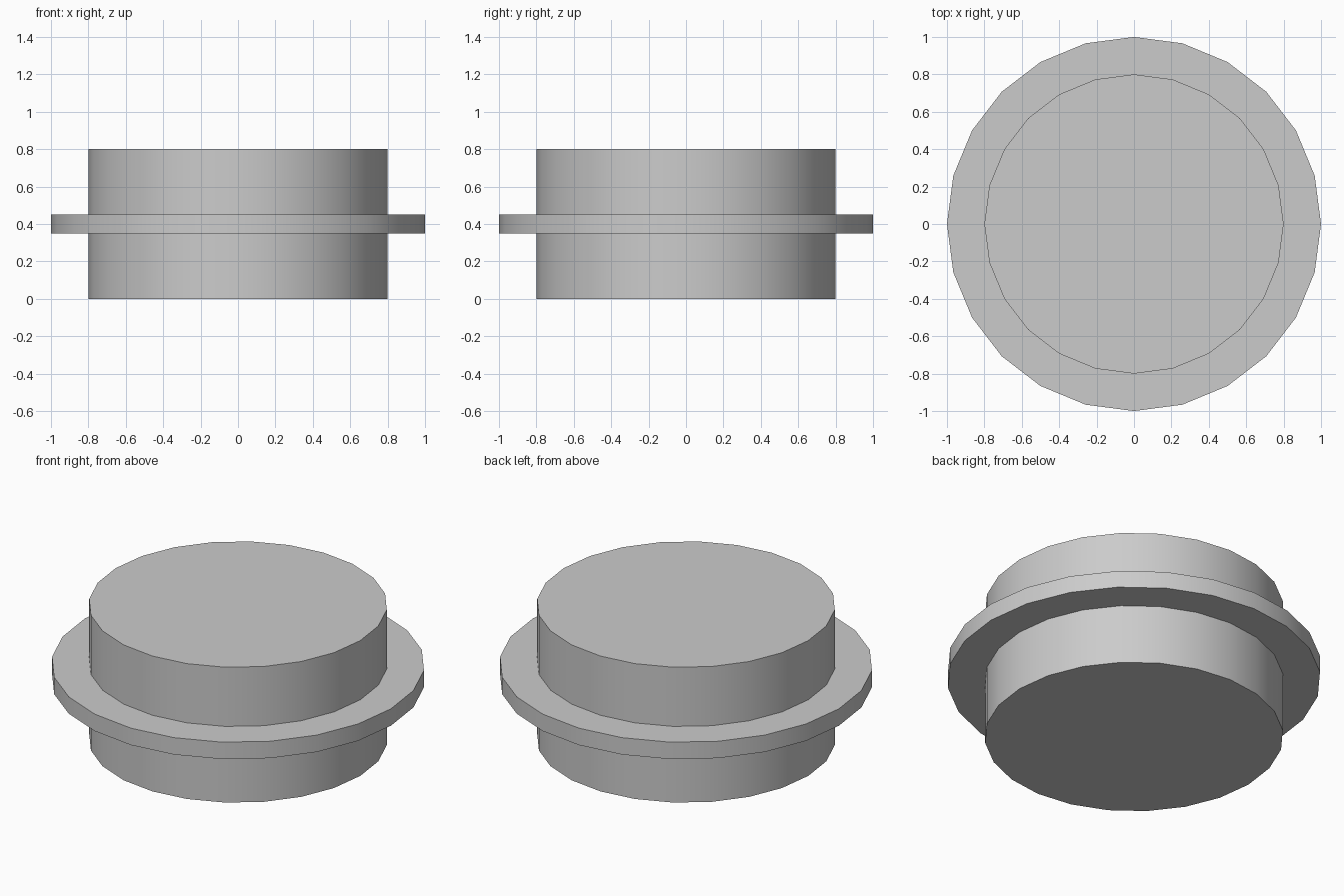
import bpy, bmesh, math

if "Cube" in bpy.data.objects:
    bpy.data.objects.remove(bpy.data.objects["Cube"])

SIDES = 24
# Half profile (radius, z) from bottom to top: lower drum, flange, upper drum
PROFILE = [(0.8, 0.0), (0.8, 0.35), (1.0, 0.35),
           (1.0, 0.45), (0.8, 0.45), (0.8, 0.8)]


def lathe(name, profile, sides):
    """Revolve a half profile around z and cap both ends."""
    bm = bmesh.new()
    rings = [[bm.verts.new((r * math.cos(2 * math.pi * i / sides),
                            r * math.sin(2 * math.pi * i / sides), z))
              for i in range(sides)] for r, z in profile]
    for a, b in zip(rings, rings[1:]):
        for i in range(sides):
            j = (i + 1) % sides
            bm.faces.new((a[i], a[j], b[j], b[i]))
    bm.faces.new(rings[0][::-1])
    bm.faces.new(rings[-1])
    mesh = bpy.data.meshes.new(name)
    bm.to_mesh(mesh)
    bm.free()
    obj = bpy.data.objects.new(name, mesh)
    bpy.context.collection.objects.link(obj)
    return obj


# Drum with a thin flange around its middle
drum = lathe("flanged_drum", PROFILE, SIDES)
bpy.context.view_layer.objects.active = drum
drum.select_set(True)
bpy.ops.object.shade_smooth_by_angle(angle=math.radians(30))
